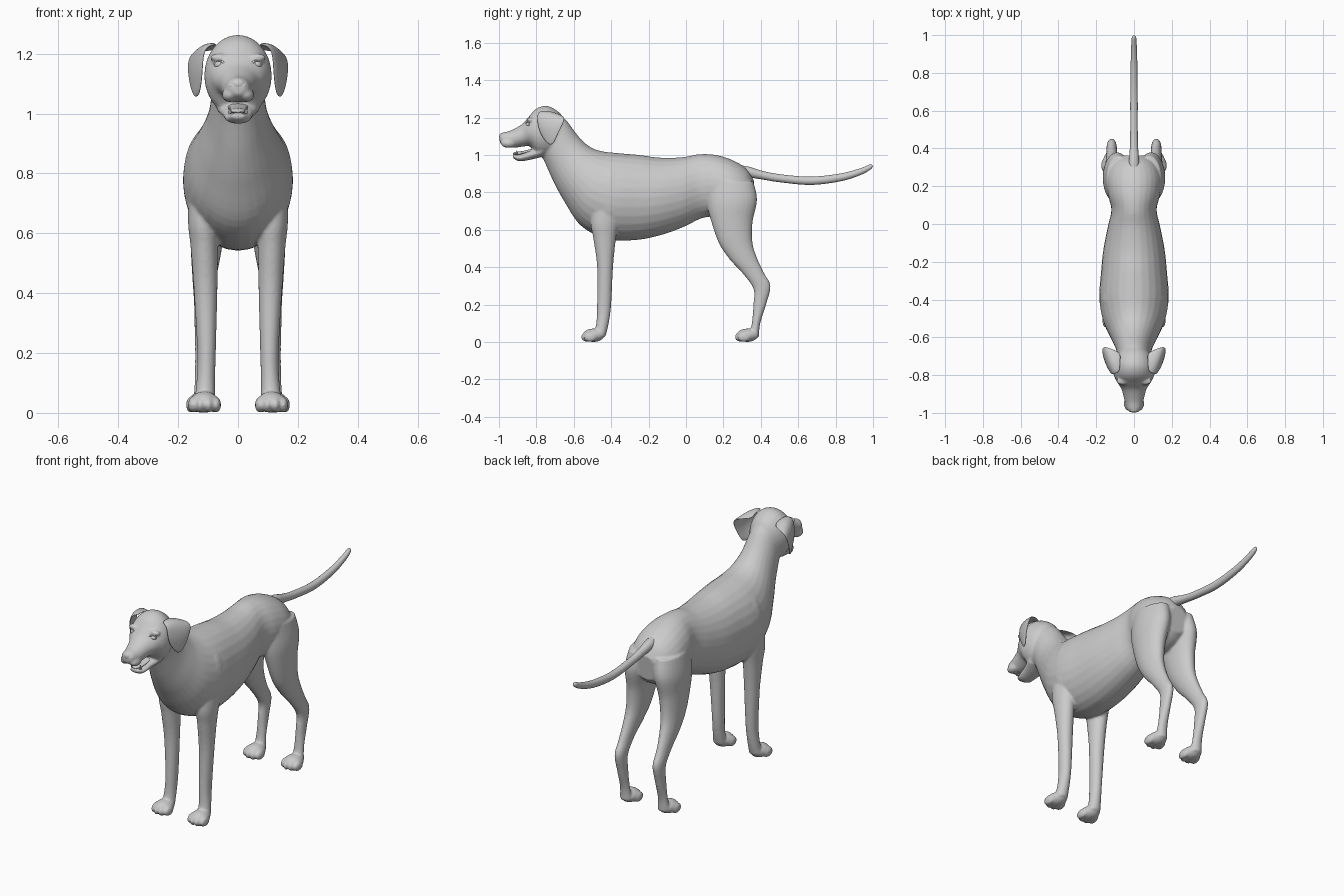
import bpy, bmesh, math
from mathutils import Vector, Matrix

coat = bpy.data.materials.new("grey coat")
coat.diffuse_color = (0.6, 0.6, 0.6, 1)


def finish(name, bm):
    bmesh.ops.recalc_face_normals(bm, faces=bm.faces)
    me = bpy.data.meshes.new(name)
    bm.to_mesh(me)
    bm.free()
    me.materials.append(coat)
    ob = bpy.data.objects.new(name, me)
    bpy.context.collection.objects.link(ob)
    for p in me.polygons:
        p.use_smooth = True
    return ob


def spline(rows, steps=5):
    """Catmull-Rom through rows of numbers."""
    out = []
    for i in range(len(rows) - 1):
        p = [rows[max(i - 1, 0)], rows[i], rows[i + 1], rows[min(i + 2, len(rows) - 1)]]
        for s in range(steps):
            t = s / steps
            out.append([0.5 * (2 * b + (c - a) * t + (2 * a - 5 * b + 4 * c - d) * t * t
                               + (3 * b - a - 3 * c + d) * t ** 3) for a, b, c, d in zip(*p)])
    return out + [list(rows[-1])]


def loft(bm, rows, side=1, n=28):
    """Each row: y,z of one edge, y,z of the opposite edge, half width, x centre."""
    prev = None
    for ya, za, yb, zb, w, x in spline(rows):
        ring = []
        for k in range(n):
            a = 2 * math.pi * k / n
            c, s = math.cos(a), math.sin(a)
            ring.append(bm.verts.new((side * (x + w * s), (ya + yb) / 2 + (ya - yb) / 2 * c,
                                      (za + zb) / 2 + (za - zb) / 2 * c)))
        if prev:
            for k in range(n):
                bm.faces.new((prev[k], prev[(k + 1) % n], ring[(k + 1) % n], ring[k]))
        else:
            bm.faces.new(ring)
        prev = ring
    bm.faces.new(prev)


def ball(bm, loc, size, seg=20):
    m = Matrix.Translation(loc) @ Matrix.Diagonal((*size, 1))
    bmesh.ops.create_uvsphere(bm, u_segments=seg, v_segments=seg // 2 + 2, radius=1, matrix=m)


def paw(bm, x, y, side):
    ball(bm, (side * x, y + 0.065, 0.036), (0.048, 0.058, 0.036))
    for dx, dy in ((-0.039, 0.014), (-0.014, 0), (0.014, 0), (0.039, 0.014)):
        ball(bm, (side * (x + dx), y + 0.034 + dy, 0.027), (0.0165, 0.036, 0.027))


torso = [(-.67, 1.21, -.79, 1.01, .085, 0), (-.635, 1.18, -.762, .975, .086, 0),
         (-.575, 1.10, -.71, .86, .10, 0), (-.515, 1.045, -.65, .75, .13, 0),
         (-.45, 1.02, -.56, .62, .165, 0), (-.36, 1.01, -.42, .55, .184, 0),
         (-.25, 1.0, -.27, .545, .175, 0), (-.14, .986, -.14, .57, .163, 0),
         (-.02, .988, -.02, .612, .14, 0), (.07, 1.004, .08, .66, .12, 0),
         (.16, 1.0, .15, .67, .138, 0), (.25, .972, .24, .66, .145, 0),
         (.325, .925, .30, .68, .12, 0), (.365, .86, .35, .72, .07, 0)]
skull = [(-.64, 1.17, -.72, 1.0, .07, 0), (-.675, 1.225, -.745, .99, .098, 0),
         (-.74, 1.262, -.775, .99, .112, 0), (-.80, 1.248, -.80, 1.0, .108, 0),
         (-.847, 1.197, -.835, 1.045, .088, 0), (-.88, 1.162, -.87, 1.045, .066, 0),
         (-.94, 1.13, -.93, 1.038, .05, 0), (-.985, 1.118, -.98, 1.052, .036, 0),
         (-.998, 1.10, -.995, 1.065, .02, 0)]
jaw = [(-.77, 1.05, -.77, .99, .075, 0), (-.83, 1.028, -.83, .975, .054, 0),
       (-.89, 1.004, -.89, .966, .042, 0), (-.924, 1.004, -.926, .984, .024, 0)]
front_leg = [(-.50, .78, -.33, .78, .05, .115), (-.51, .64, -.36, .64, .052, .115),
             (-.495, .55, -.375, .55, .046, .112), (-.475, .4, -.39, .4, .039, .108),
             (-.475, .2, -.40, .2, .031, .105), (-.48, .1, -.413, .1, .031, .108),
             (-.495, .03, -.43, .03, .036, .112)]
hind_leg = [(.11, .86, .36, .86, .065, .08), (.11, .75, .38, .76, .074, .09),
            (.13, .66, .356, .64, .062, .10), (.175, .53, .356, .53, .05, .107),
            (.235, .44, .38, .45, .039, .113), (.30, .37, .417, .37, .03, .117),
            (.36, .285, .452, .30, .027, .118), (.36, .2, .43, .205, .025, .118),
            (.352, .1, .397, .1, .027, .118), (.335, .03, .39, .025, .034, .118)]

# Fused body, head, legs and paws
bm = bmesh.new()
for part in (torso, skull, jaw):
    loft(bm, part)
for s in (-1, 1):
    loft(bm, front_leg, s)
    loft(bm, hind_leg, s)
    paw(bm, .112, -.56, s)
    paw(bm, .118, .262, s)
    ball(bm, (s * .115, -.40, .78), (.068, .10, .16))        # shoulder muscle
    ball(bm, (s * .062, -.832, 1.187), (.032, .02, .014))    # brow
    ball(bm, (s * .028, -.95, 1.062), (.026, .04, .024))     # upper lip
body = finish("body", bm)
rm = body.modifiers.new("fuse", 'REMESH')
rm.mode = 'VOXEL'
rm.voxel_size = 0.0065
rm.use_smooth_shade = True
sm = body.modifiers.new("soften", 'SMOOTH')
sm.factor = 0.5
sm.iterations = 5

# Tail
bm = bmesh.new()
path = [(.27, .915, .033), (.34, .908, .03), (.41, .892, .024), (.5, .876, .022), (.665, .862, .022),
        (.825, .88, .02), (.93, .91, .017), (.985, .936, .013), (.998, .943, .003)]
loft(bm, [(y - r * .2, z + r, y + r * .2, z - r, r * .9, 0) for y, z, r in path], n=16)
finish("tail", bm)

# Ears: folded hanging flaps, rows from root to tip
flap = [[(.07, -.785, 1.23), (.075, -.73, 1.235), (.06, -.68, 1.21)],
        [(.112, -.797, 1.225), (.135, -.73, 1.232), (.15, -.645, 1.208)],
        [(.117, -.797, 1.16), (.152, -.74, 1.15), (.17, -.65, 1.175)],
        [(.12, -.778, 1.11), (.147, -.73, 1.10), (.162, -.688, 1.105)],
        [(.13, -.742, 1.06), (.14, -.725, 1.052), (.147, -.706, 1.06)]]
for s, label in ((-1, "left"), (1, "right")):
    bm = bmesh.new()
    g = [[bm.verts.new((s * x, y, z)) for x, y, z in row] for row in flap]
    for r in range(4):
        for c in range(2):
            bm.faces.new((g[r][c], g[r][c + 1], g[r + 1][c + 1], g[r + 1][c]))
    ear = finish(label + "_ear", bm)
    so = ear.modifiers.new("thickness", 'SOLIDIFY')
    so.thickness = 0.012
    so.offset = 0
    ear.modifiers.new("round", 'SUBSURF').levels = 3

    # Eye with lid ring
    bm = bmesh.new()
    ball(bm, (s * .062, -.838, 1.163), (.017, .017, .014))
    finish(label + "_eye", bm)
    bpy.ops.mesh.primitive_torus_add(major_radius=.0165, minor_radius=.0035, major_segments=24,
                                     minor_segments=8, location=(s * .063, -.847, 1.163),
                                     rotation=(math.radians(90), 0, s * math.radians(28)))
    lid = bpy.context.object
    lid.name = label + "_eyelid"
    lid.scale = (1.1, .85, 1)
    lid.data.materials.append(coat)
    bpy.ops.object.shade_smooth()

# Nose
bm = bmesh.new()
ball(bm, (0, -.982, 1.098), (.026, .017, .02))
for s in (-1, 1):
    ball(bm, (s * .017, -.982, 1.092), (.014, .014, .013), 14)
finish("nose", bm)

# Tongue and lower teeth
bm = bmesh.new()
loft(bm, [(-.80, 1.04, -.80, 1.02, .035, 0), (-.87, 1.022, -.87, 1.002, .03, 0),
          (-.91, 1.017, -.91, 1.0, .022, 0), (-.925, 1.01, -.925, 1.004, .008, 0)], n=18)
finish("tongue", bm)
bm = bmesh.new()
for s in (-1, 1):
    bmesh.ops.create_cone(bm, segments=8, radius1=.006, radius2=.001, depth=.024, cap_ends=True,
                          matrix=Matrix.Translation((s * .027, -.905, 1.012)))
finish("lower_teeth", bm)

# Bake modifiers
bpy.ops.object.select_all(action='SELECT')
bpy.context.view_layer.objects.active = body
bpy.ops.object.convert(target='MESH')
